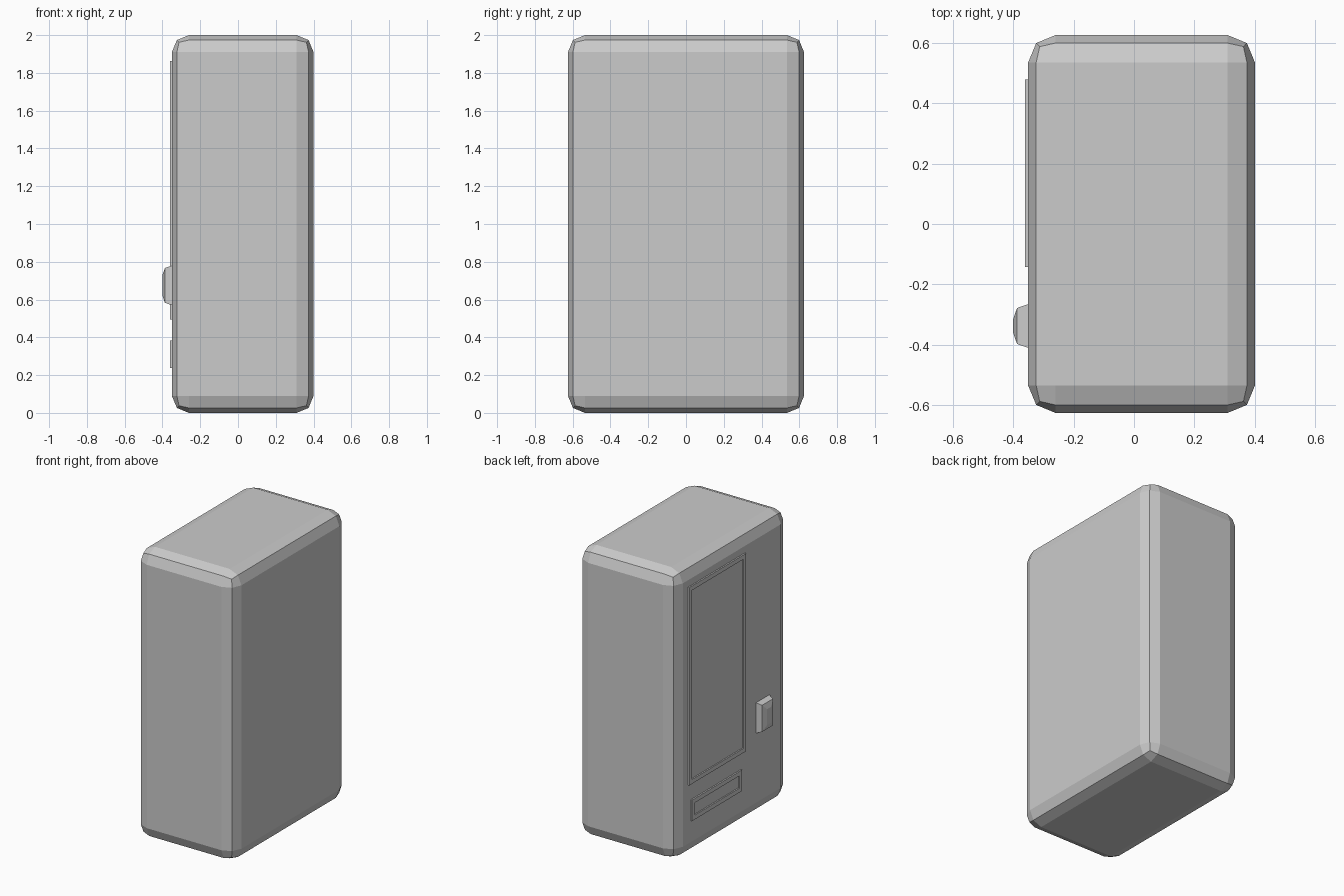
import bpy, bmesh

if "Cube" in bpy.data.objects:
    bpy.data.objects.remove(bpy.data.objects["Cube"])


def mesh_object(name, bm):
    bmesh.ops.recalc_face_normals(bm, faces=bm.faces)
    me = bpy.data.meshes.new(name)
    bm.to_mesh(me)
    bm.free()
    ob = bpy.data.objects.new(name, me)
    bpy.context.collection.objects.link(ob)
    return ob


def box(name, x, y, z, bevel=0):
    bm = bmesh.new()
    bmesh.ops.create_cube(bm, size=1)
    for v in bm.verts:
        for i, (a, b) in enumerate((x, y, z)):
            v.co[i] = (a + b) / 2 + v.co[i] * (b - a)
    ob = mesh_object(name, bm)
    if bevel:
        mod = ob.modifiers.new("rounding", 'BEVEL')
        mod.width = bevel
        mod.segments = 2
    return ob


def nested_rings(name, y, z, steps):
    """Stack of rectangles (x, inset) joined into one panel on the -x side."""
    bm = bmesh.new()
    rings = []
    for x, d in steps:
        y0, y1, z0, z1 = y[0] + d, y[1] - d, z[0] + d, z[1] - d
        rings.append([bm.verts.new((x, *p)) for p in
                      ((y0, z0), (y1, z0), (y1, z1), (y0, z1))])
    for a, b in zip(rings, rings[1:]):
        for i in range(4):
            j = (i + 1) % 4
            bm.faces.new((a[i], a[j], b[j], b[i]))
    bm.faces.new(rings[-1])
    bm.faces.new(rings[0][::-1])
    return mesh_object(name, bm)


# Rounded cabinet
box("cabinet", (-0.35, 0.40), (-0.625, 0.625), (0, 2), 0.09)

# Framed display window and dispensing slot
frame = ((-0.345, 0), (-0.36, 0), (-0.36, 0.03), (-0.351, 0.03))
nested_rings("display_window", (-0.143, 0.478), (0.495, 1.862), frame)
nested_rings("dispensing_slot", (-0.10, 0.447), (0.237, 0.382), frame)

# Coin box with chamfered front
nested_rings("coin_box", (-0.41, -0.265), (0.57, 0.78),
             ((-0.34, 0), (-0.35, 0), (-0.387, 0.013), (-0.40, 0.05)))
